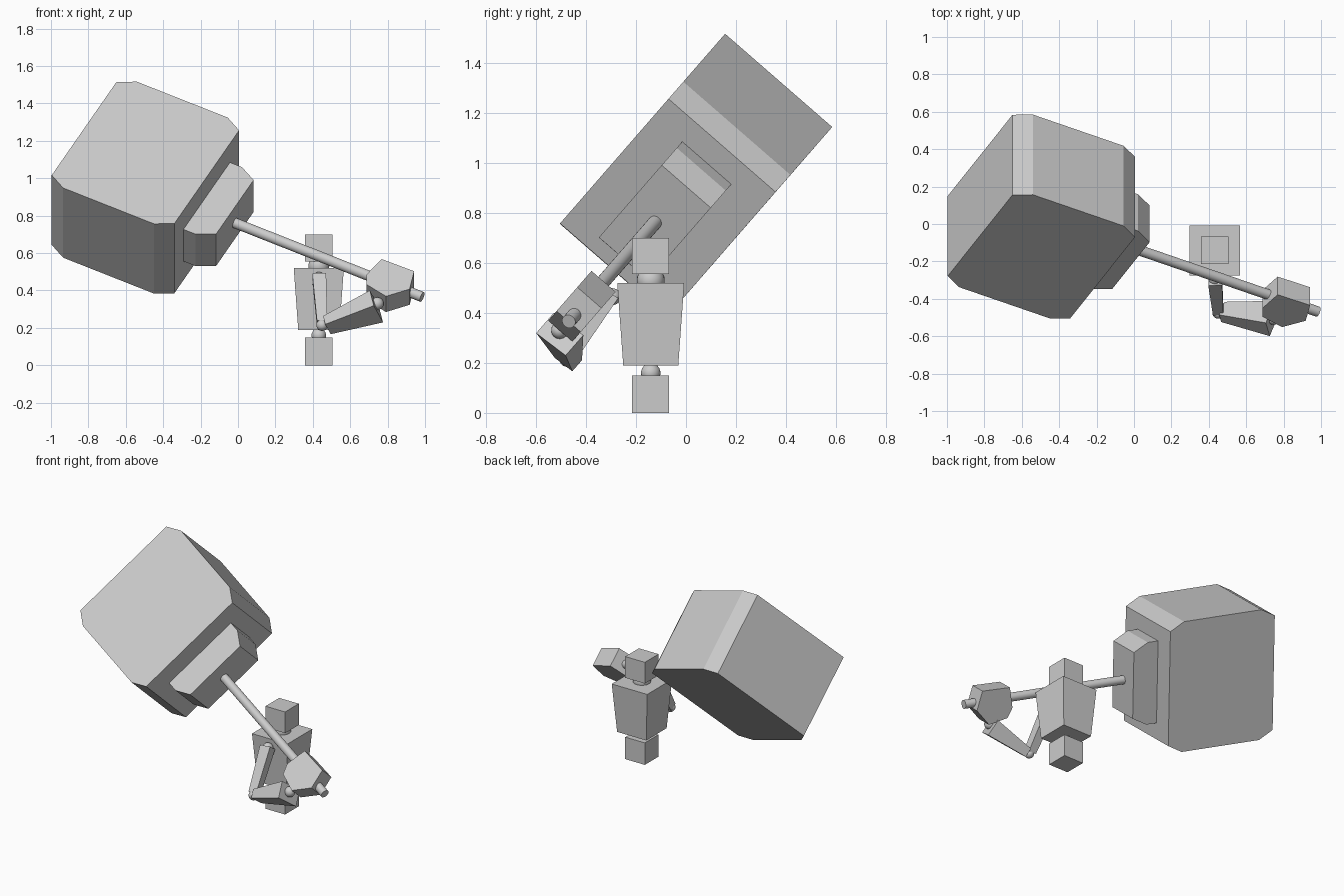
import bpy, bmesh, math
from mathutils import Vector

if "Cube" in bpy.data.objects:
    bpy.data.objects.remove(bpy.data.objects["Cube"])

grey = bpy.data.materials.new("plain_grey")
grey.diffuse_color = (0.6, 0.6, 0.6, 1)
grey.use_nodes = True
grey.node_tree.nodes["Principled BSDF"].inputs["Base Color"].default_value = grey.diffuse_color

# Tilted hammer frame: u along the handle, w through the thickness, v across
W = Vector((0, 0.755, -0.657)).normalized()
U = Vector((0.886, -0.305, -0.350)).normalized()
V = U.cross(W).normalized()
CENTRE = Vector((-0.495, 0.04, 0.95))


def finish(name, bm, smooth=False):
    bmesh.ops.recalc_face_normals(bm, faces=bm.faces)
    mesh = bpy.data.meshes.new(name)
    bm.to_mesh(mesh)
    bm.free()
    mesh.materials.append(grey)
    ob = bpy.data.objects.new(name, mesh)
    bpy.context.collection.objects.link(ob)
    if smooth:
        bpy.ops.object.select_all(action='DESELECT')
        ob.select_set(True)
        bpy.context.view_layer.objects.active = ob
        bpy.ops.object.shade_smooth_by_angle(angle=math.radians(40))
    return ob


def loft(name, ring_a, ring_b, smooth=False):
    """Closed solid between two matching rings."""
    bm = bmesh.new()
    a = [bm.verts.new(p) for p in ring_a]
    b = [bm.verts.new(p) for p in ring_b]
    n = len(a)
    bm.faces.new(a)
    bm.faces.new(b)
    for i in range(n):
        j = (i + 1) % n
        bm.faces.new((a[i], a[j], b[j], b[i]))
    return finish(name, bm, smooth)


def slab(name, profile, half):
    """Profile in the handle frame, extruded both ways through the thickness."""
    rings = [[CENTRE + U * u + V * v + W * s for u, v in profile] for s in (-half, half)]
    return loft(name, *rings)


def rect(c, side, up, hs, hu):
    c = Vector(c)
    return [c + side * hs * a + up * hu * b for a, b in ((-1, -1), (1, -1), (1, 1), (-1, 1))]


def limb(name, p, q, side, size_p, size_q):
    d = (Vector(q) - Vector(p)).normalized()
    side = (side - d * side.dot(d)).normalized()
    up = d.cross(side)
    return loft(name, rect(p, side, up, *size_p), rect(q, side, up, *size_q))


def ball(name, c, r):
    bm = bmesh.new()
    bmesh.ops.create_uvsphere(bm, u_segments=24, v_segments=12, radius=r)
    bmesh.ops.translate(bm, verts=bm.verts, vec=c)
    return finish(name, bm, True)


def octagon(hu, hv, cu, cv):
    return [(-hu, hv - cv), (-hu + cu, hv), (hu - cu, hv), (hu, hv - cv),
            (hu, -hv + cv), (hu - cu, -hv), (-hu + cu, -hv), (-hu, -hv + cv)]


# Hammer head and its stepped collar
slab("hammer_head", octagon(0.37, 0.425, 0.096, 0.052), 0.284)
slab("hammer_collar", [(0.25, 0.268), (0.442, 0.268), (0.54, 0.216),
                       (0.54, -0.216), (0.442, -0.268), (0.25, -0.268)], 0.13)

# Round handle
circle = [(math.cos(2 * math.pi * i / 24), math.sin(2 * math.pi * i / 24)) for i in range(24)]
loft("handle", *[[CENTRE + U * t + (V * c + W * s) * 0.028 for c, s in circle]
                 for t in (0.45, 1.67)], smooth=True)

# Hand gripping the handle
slab("hand", [(u + 1.47, v) for u, v in ((-0.09, 0.088), (0.104, 0.092), (0.141, -0.031),
                                         (0.053, -0.135), (-0.078, -0.109), (-0.111, -0.047))], 0.064)

# Body: stacked blocks along one vertical axis
X, Y, Z = Vector((1, 0, 0)), Vector((0, 1, 0)), Vector((0, 0, 1))
for name, z0, z1, h0, h1 in (("pelvis", 0, 0.15, 0.074, 0.074),
                             ("torso", 0.19, 0.52, 0.11, 0.134),
                             ("head", 0.555, 0.70, 0.074, 0.074)):
    limb(name, (0.432, -0.141, z0), (0.432, -0.141, z1), X, (h0, h0), (h1, h1))
ball("waist_joint", (0.432, -0.141, 0.16), 0.039)
ball("neck_joint", (0.432, -0.141, 0.53), 0.056)

# Arm
ball("shoulder_joint", (0.432, -0.295, 0.465), 0.034)
limb("upper_arm", (0.434, -0.30, 0.475), (0.45, -0.465, 0.225), X, (0.037, 0.033), (0.028, 0.028))
ball("elbow_joint", (0.45, -0.475, 0.215), 0.031)
limb("forearm", (0.475, -0.47, 0.215), (0.74, -0.505, 0.315), W, (0.046, 0.03), (0.078, 0.055))
ball("wrist_joint", (0.745, -0.505, 0.33), 0.034)
